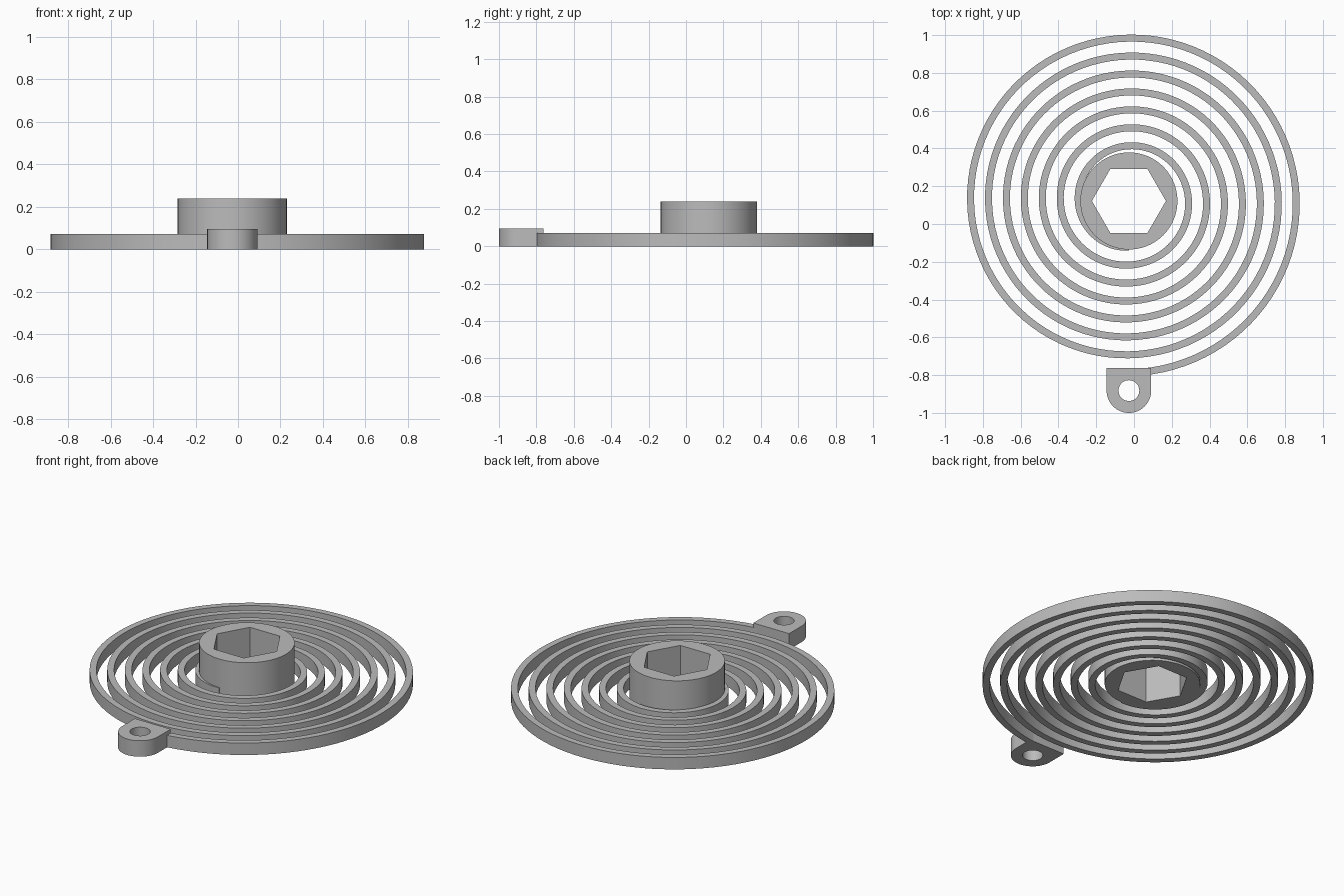
import bpy, bmesh
from math import pi, cos, sin, tau, radians

if "Cube" in bpy.data.objects:
    bpy.data.objects.remove(bpy.data.objects["Cube"])

CX, CY = -0.027, 0.122      # shared axis of hub and spiral
PITCH, TURNS, STEPS = 0.095, 7, 96
BAND, BAND_H = 0.037, 0.071
INNER = 0.226

grey = bpy.data.materials.new("plain grey")
grey.use_nodes = True
grey.diffuse_color = (0.5, 0.5, 0.5, 1)
grey.node_tree.nodes["Principled BSDF"].inputs["Base Color"].default_value = (0.5, 0.5, 0.5, 1)


def arc(cx, cy, r, n, start=0.0, sweep=tau):
    """Points on a circle, or on an arc including both ends."""
    div = n if sweep == tau else n - 1
    return [(cx + r * cos(start + sweep * i / div),
             cy + r * sin(start + sweep * i / div)) for i in range(n)]


def finish(name, bm):
    bmesh.ops.recalc_face_normals(bm, faces=bm.faces)
    mesh = bpy.data.meshes.new(name)
    bm.to_mesh(mesh)
    bm.free()
    mesh.materials.append(grey)
    obj = bpy.data.objects.new(name, mesh)
    bpy.context.collection.objects.link(obj)
    bpy.ops.object.select_all(action="DESELECT")
    obj.select_set(True)
    bpy.context.view_layer.objects.active = obj
    bpy.ops.object.shade_smooth_by_angle(angle=radians(30))
    return obj


def plate(name, outline, hole, height):
    """Extrude an outline with a hole upwards from z = 0."""
    bm = bmesh.new()
    edges = []
    for loop in (outline, hole):
        vs = [bm.verts.new((x, y, 0)) for x, y in loop]
        edges += [bm.edges.new((vs[i - 1], vs[i])) for i in range(len(vs))]
    bmesh.ops.triangle_fill(bm, use_beauty=True, use_dissolve=False,
                            edges=edges, normal=(0, 0, 1))
    top = bmesh.ops.extrude_face_region(bm, geom=bm.faces[:], use_keep_orig=True)
    lifted = [g for g in top["geom"] if isinstance(g, bmesh.types.BMVert)]
    bmesh.ops.translate(bm, verts=lifted, vec=(0, 0, height))
    return finish(name, bm)


# Hub with a hexagonal socket right through it
plate("hub", arc(CX, CY, 0.257, 96), arc(CX, CY, 0.196, 6), 0.24)

# Mounting tab with a rounded end and a bolt hole
R, TAB_Y = 0.118, -0.882
outline = arc(CX, TAB_Y, R, 40, pi, pi) + [(CX + R, -0.762), (CX - R, -0.762)]
plate("mounting_tab", outline, arc(CX, TAB_Y, 0.055, 48), 0.095)

# Flat spiral spring, growing clockwise from the front of the hub
bm = bmesh.new()
last = None
for i in range(TURNS * STEPS + 1):
    a = -pi / 2 - tau * i / STEPS
    r = INNER + PITCH * i / STEPS
    ring = [bm.verts.new((CX + q * cos(a), CY + q * sin(a), z))
            for q, z in ((r, 0), (r + BAND, 0), (r + BAND, BAND_H), (r, BAND_H))]
    if last:
        for k in range(4):
            bm.faces.new((last[k - 1], last[k], ring[k], ring[k - 1]))
    else:
        bm.faces.new(ring)
    last = ring
bm.faces.new(last)
finish("spiral_spring", bm)
